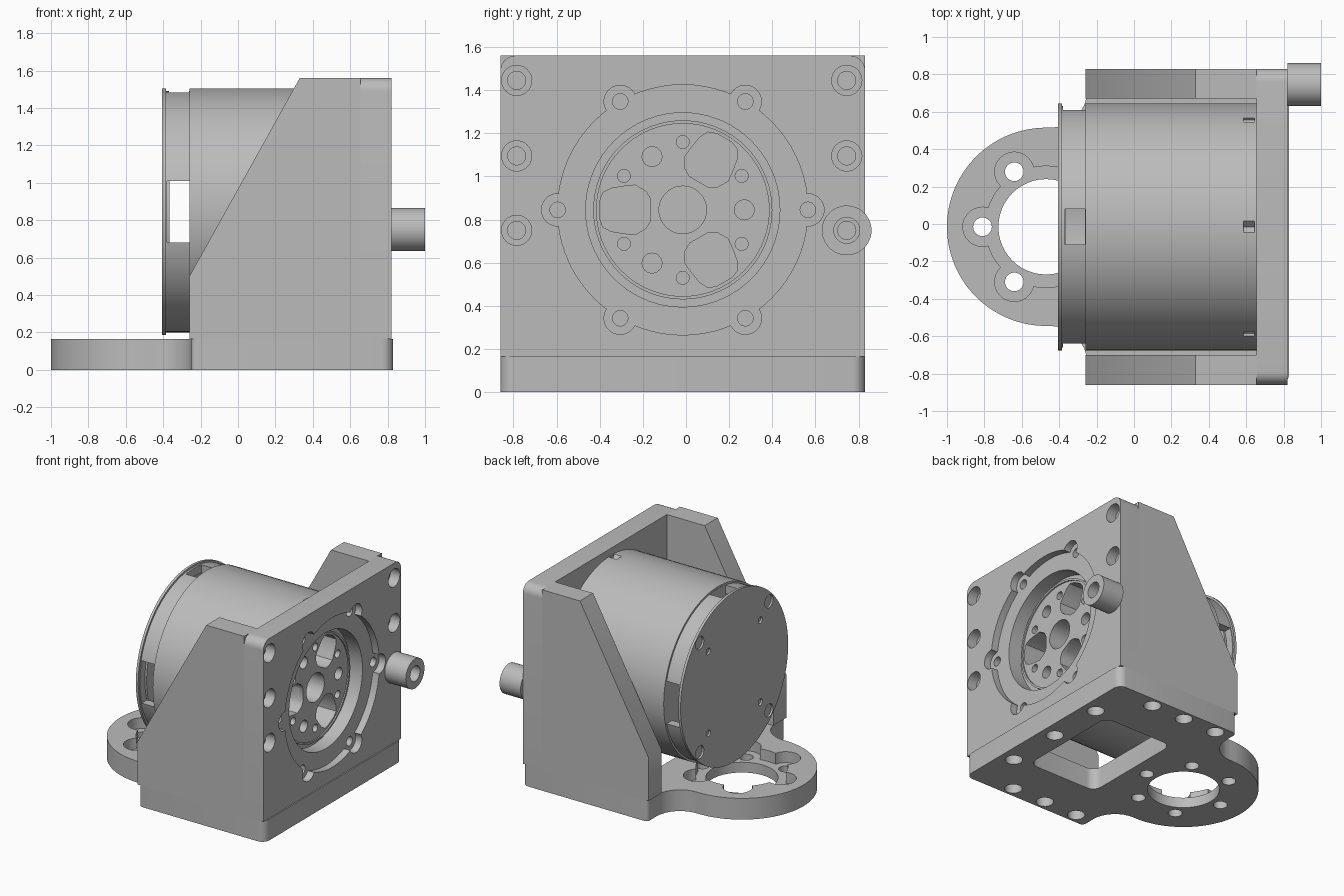
import bpy, bmesh
from math import sin, cos, pi, radians, asin

if "Cube" in bpy.data.objects:
    bpy.data.objects.remove(bpy.data.objects["Cube"], do_unlink=True)

grey = bpy.data.materials.new("machined_grey")
grey.use_nodes = True
grey.diffuse_color = (0.5, 0.5, 0.5, 1)
grey.node_tree.nodes["Principled BSDF"].inputs["Base Color"].default_value = (0.5, 0.5, 0.5, 1)

CY, CZ = -0.015, 0.845        # motor axis
Y0, Y1 = -0.86, 0.83          # bracket width
BACK, FACE = 0.655, 0.82      # face plate thickness range in x


def arc(cx, cy, r, a0, a1, n=8):
    steps = [radians(a0 + (a1 - a0) * i / n) for i in range(n + 1)]
    return [(cx + r * cos(a), cy + r * sin(a)) for a in steps]


def circle(cx, cy, r, n=48):
    return arc(cx, cy, r, 0, 360, n)[:-1]


def rounded(a0, a1, b0, b1, r):
    return (arc(a1 - r, b1 - r, r, 0, 90) + arc(a0 + r, b1 - r, r, 90, 180)
            + arc(a0 + r, b0 + r, r, 180, 270) + arc(a1 - r, b0 + r, r, 270, 360))


def box(a0, a1, b0, b1):
    return [(a0, b0), (a1, b0), (a1, b1), (a0, b1)]


def polar(cx, cy, dist, deg):
    return cx + dist * cos(radians(deg)), cy + dist * sin(radians(deg))


def prism(name, axis, pts, lo, hi):
    """Extrude a 2D outline along an axis from lo to hi."""
    place = {"x": lambda p, d: (d, p[0], p[1]),
             "y": lambda p, d: (p[0], d, p[1]),
             "z": lambda p, d: (p[0], p[1], d)}[axis]
    bm = bmesh.new()
    low = [bm.verts.new(place(p, lo)) for p in pts]
    high = [bm.verts.new(place(p, hi)) for p in pts]
    bm.faces.new(low)
    bm.faces.new(high)
    for i in range(len(pts)):
        j = (i + 1) % len(pts)
        bm.faces.new((low[i], low[j], high[j], high[i]))
    bmesh.ops.recalc_face_normals(bm, faces=bm.faces)
    mesh = bpy.data.meshes.new(name)
    bm.to_mesh(mesh)
    bm.free()
    mesh.materials.append(grey)
    obj = bpy.data.objects.new(name, mesh)
    bpy.context.collection.objects.link(obj)
    return obj


def cut(obj, axis, pts, lo, hi):
    """Subtract a prism and discard the cutter."""
    tool = prism("cutter", axis, pts, lo, hi)
    mod = obj.modifiers.new("cut", "BOOLEAN")
    mod.operation, mod.solver, mod.object = "DIFFERENCE", "EXACT", tool
    bpy.context.view_layer.objects.active = obj
    bpy.ops.object.modifier_apply(modifier=mod.name)
    bpy.data.objects.remove(tool, do_unlink=True)


# Base with round tongue, blended by concave fillets
TX, TR, FR, EDGE = -0.47, 0.53, 0.2, -0.25
fx = EDGE - FR
touch = 90 - math_deg if (math_deg := asin((fx - TX) / (TR + FR)) * 180 / pi) else 90
fy = (TR + FR) * sin(radians(touch))
outline = (arc(0.77, Y1 - 0.06, 0.06, 0, 90)
           + arc(EDGE + 0.03, Y1 - 0.03, 0.03, 90, 180, 4)
           + arc(fx, CY + fy, FR, 0, touch - 180)
           + arc(TX, CY, TR, touch, 360 - touch, 48)
           + arc(fx, CY - fy, FR, 180 - touch, 0)
           + arc(EDGE + 0.03, Y0 + 0.03, 0.03, 180, 270, 4)
           + arc(0.77, Y0 + 0.06, 0.06, 270, 360))
base = prism("base_plate", "z", outline, 0, 0.165)
cut(base, "z", rounded(0.0, 0.6, CY - 0.42, CY + 0.42, 0.07), -0.1, 0.3)
cut(base, "z", circle(TX, CY, 0.255), -0.1, 0.3)
cut(base, "z", circle(TX, CY, 0.325), 0.08, 0.3)
for k in range(6):
    hx, hy = polar(TX, CY, 0.34, 60 * k)
    cut(base, "z", circle(hx, hy, 0.105, 32), 0.08, 0.3)
    cut(base, "z", circle(hx, hy, 0.05, 24), -0.1, 0.3)
under = [(x, CY + s * 0.765) for x in (-0.12, 0.17, 0.46) for s in (-1, 1)]
under += [(0.72, CY + d) for d in (-0.45, 0, 0.45)]
for hx, hy in under:
    cut(base, "z", circle(hx, hy, 0.062, 24), -0.1, 0.12)

# Sloped side walls
gusset = [(-0.26, 0.165), (-0.26, 0.5), (0.33, 1.56), (BACK, 1.56), (BACK, 0.165)]
prism("right_wall", "y", gusset, Y0, Y0 + 0.16)
prism("left_wall", "y", gusset, Y1 - 0.16, Y1)

# Face plate with rounded top corners
plate_outline = ([(Y0, 0.165), (Y1, 0.165)] + arc(Y1 - 0.07, 1.49, 0.07, 0, 90)
                 + arc(Y0 + 0.07, 1.49, 0.07, 90, 180))
plate = prism("face_plate", "x", plate_outline, BACK, FACE)
cut(plate, "x", circle(CY, CZ, 0.45, 72), 0.5, 1)
cut(plate, "x", circle(CY, CZ, 0.58, 72), 0.765, 1)
for k in range(6):
    hy, hz = polar(CY, CZ, 0.58, 60 * k)
    cut(plate, "x", circle(hy, hz, 0.075, 32), 0.765, 1)
    cut(plate, "x", circle(hy, hz, 0.036, 20), 0.5, 1)
for hy in (-0.785, 0.745):
    for hz in (0.75, 1.095, 1.445):
        cut(plate, "x", circle(hy, hz, 0.07, 32), 0.74, 1)
        cut(plate, "x", circle(hy, hz, 0.042, 20), 0.68, 1)

# Spacer on the lowest left bolt
spacer = prism("spacer", "x", circle(0.745, 0.75, 0.115), FACE, 1.0)
cut(spacer, "x", circle(0.745, 0.75, 0.06, 32), 0.7, 1.1)

# Motor body with small notches beside the plate
body = prism("motor_body", "x", circle(CY, CZ, 0.66, 96), -0.26, BACK)
for k in range(6):
    ny, nz = polar(CY, CZ, 0.66, 30 + 60 * k)
    cut(body, "x", circle(ny, nz, 0.032, 4), 0.585, 0.645)

# Vented rear housing: thin ring with side and top openings
ring = prism("rear_housing", "x", circle(CY, CZ, 0.645, 96), -0.387, -0.26)
cut(ring, "x", circle(CY, CZ, 0.58, 72), -0.5, 0)
cut(ring, "y", box(-0.38, -0.2, 0.68, 1.01), -1, 1)
cut(ring, "z", box(-0.37, -0.262, CY - 0.095, CY + 0.095), CZ + 0.3, 2)
prism("rear_plug", "x", circle(CY, CZ, 0.585, 72), -0.39, -0.365)

# Rear cap with screw holes
cap = prism("rear_cap", "x", circle(CY, CZ, 0.66, 96), -0.405, -0.385)
for k in range(4):
    for dist, r in ((0.6, 0.05), (0.45, 0.025)):
        hy, hz = polar(CY, CZ, dist, 45 + 90 * k)
        cut(cap, "x", circle(hy, hz, r, 24), -0.5, -0.39)

# Output hub with rim, centre bore, pockets and screw holes
hub = prism("output_hub", "x", circle(CY, CZ, 0.415, 72), BACK - 0.01, 0.685)
cut(hub, "x", circle(CY, CZ, 0.4, 72), 0.675, 1)
pocket = [(0.15, -0.05), (0.17, -0.085), (0.22, -0.115), (0.27, -0.11), (0.33, -0.1),
          (0.37, -0.08), (0.385, -0.04)]
pocket += [(r, -t) for r, t in reversed(pocket)]
holes = [(circle(CY, CZ, 0.11), 0.5)]
for k in range(6):
    holes.append((circle(*polar(CY, CZ, 0.315, 30 + 60 * k), 0.03, 20), 0.6))
for k in range(3):
    holes.append((circle(*polar(CY, CZ, 0.285, 120 * k), 0.046, 24), 0.6))
    c, s = cos(radians(60 + 120 * k)), sin(radians(60 + 120 * k))
    holes.append(([(CY + r * c - t * s, CZ + r * s + t * c) for r, t in pocket], 0.5))
for pts, depth in holes:
    cut(hub, "x", pts, depth - 0.1, 1)
    cut(body, "x", pts, depth, 1)

# Smooth round surfaces, crisp edges
bpy.ops.object.select_all(action="SELECT")
for obj in bpy.context.selected_objects:
    if obj.type != "MESH":
        obj.select_set(False)
bpy.context.view_layer.objects.active = body
bpy.ops.object.shade_smooth_by_angle(angle=radians(30))
